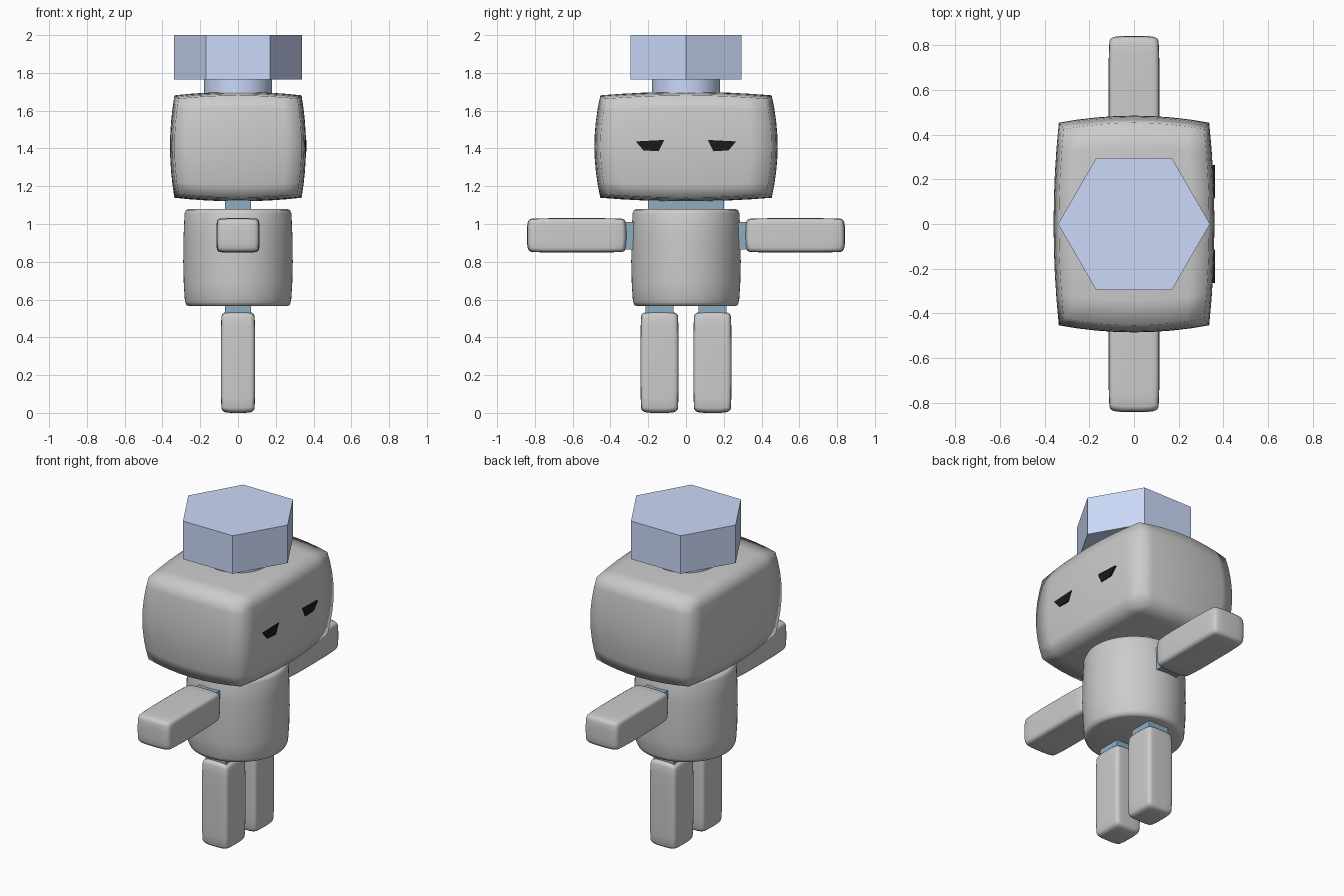
import bpy, bmesh, math

if "Cube" in bpy.data.objects:
    bpy.data.objects.remove(bpy.data.objects["Cube"])


def material(name, rgb):
    m = bpy.data.materials.new(name)
    m.diffuse_color = (*rgb, 1)
    m.use_nodes = True
    m.node_tree.nodes["Principled BSDF"].inputs["Base Color"].default_value = m.diffuse_color
    return m


BOLT = material("pale_blue", (0.6, 0.7, 0.95))
JOINT = material("steel_blue", (0.27, 0.42, 0.55))
BLACK = material("black", (0.01, 0.01, 0.01))


def finish(name, bm, mat=None, smooth=None):
    bmesh.ops.recalc_face_normals(bm, faces=bm.faces[:])
    me = bpy.data.meshes.new(name)
    bm.to_mesh(me)
    bm.free()
    ob = bpy.data.objects.new(name, me)
    bpy.context.collection.objects.link(ob)
    if mat:
        me.materials.append(mat)
    if smooth is not None:
        bpy.ops.object.select_all(action='DESELECT')
        ob.select_set(True)
        bpy.context.view_layer.objects.active = ob
        if smooth >= 180:
            bpy.ops.object.shade_smooth()
        else:
            bpy.ops.object.shade_smooth_by_angle(angle=math.radians(smooth))
    return ob


def pillow(name, centre, half, k=0.065, power=2, bevel=0.0):
    """Box whose faces and edges bulge outwards."""
    bm = bmesh.new()
    bmesh.ops.create_cube(bm, size=2)
    bmesh.ops.subdivide_edges(bm, edges=bm.edges[:], cuts=7, use_grid_fill=True)
    for v in bm.verts:
        u = list(v.co)
        for i in range(3):
            a, b = u[i - 1], u[i - 2]
            shrink = (1 - k * abs(a) ** power) * (1 - k * abs(b) ** power)
            v.co[i] = centre[i] + half[i] * u[i] * shrink
    ob = finish(name, bm, smooth=180)
    if bevel:
        mod = ob.modifiers.new("soft_edges", 'BEVEL')
        mod.width, mod.segments = bevel, 2
        mod.limit_method, mod.angle_limit = 'ANGLE', math.radians(45)
    return ob


def block(name, lo, hi, mat):
    bm = bmesh.new()
    bmesh.ops.create_cube(bm, size=1)
    for v in bm.verts:
        for i in range(3):
            v.co[i] = lo[i] if v.co[i] < 0 else hi[i]
    return finish(name, bm, mat)


def lathe(name, profile, sides, mat=None, smooth=None):
    """Closed solid of revolution from (radius, z) points."""
    bm = bmesh.new()
    rings = [[bm.verts.new((r * math.cos(2 * math.pi * i / sides),
                            r * math.sin(2 * math.pi * i / sides), z))
              for i in range(sides)] for r, z in profile]
    for a, b in zip(rings, rings[1:]):
        for i in range(sides):
            j = (i + 1) % sides
            bm.faces.new((a[i], a[j], b[j], b[i]))
    bm.faces.new(rings[0])
    bm.faces.new(rings[-1])
    return finish(name, bm, mat, smooth)


# Head, looking along +x
pillow("head", (0, 0, 1.41), (0.36, 0.485, 0.29))

# Hexagonal bolt on the head
lathe("bolt_head", [(0.34, 1.765), (0.34, 2.0)], 6, BOLT)
lathe("bolt_shaft", [(0.18, 1.62), (0.18, 1.765)], 48, BOLT, 40)

# Body
lathe("body", [(0.255, 0.565), (0.272, 0.57), (0.281, 0.59), (0.287, 0.68),
               (0.29, 0.80), (0.288, 0.94), (0.283, 1.055), (0.276, 1.073),
               (0.26, 1.08)], 64, None, 60)

# Neck
block("neck", (-0.07, -0.2, 1.06), (0.07, 0.2, 1.15), JOINT)

for s, side in ((-1, "left"), (1, "right")):
    # Arms and shoulder joints
    pillow(side + "_arm", (0, s * 0.578, 0.94), (0.114, 0.264, 0.091), 0.04, 4, 0.014)
    y = sorted((s * 0.24, s * 0.34))
    block(side + "_shoulder", (-0.07, y[0], 0.865), (0.07, y[1], 1.01), JOINT)

    # Legs and hip joints
    pillow(side + "_leg", (0, s * 0.14, 0.268), (0.091, 0.101, 0.268), 0.04, 4, 0.014)
    block(side + "_hip", (-0.07, s * 0.14 - 0.075, 0.51),
          (0.07, s * 0.14 + 0.075, 0.59), JOINT)

    # Slanted eyes
    bm = bmesh.new()
    outline = [(0.265, 1.437), (0.115, 1.445), (0.145, 1.385), (0.225, 1.39)]
    back, front = [[bm.verts.new((x, s * py, z)) for py, z in outline]
                   for x in (0.34, 0.362)]
    bm.faces.new(back)
    bm.faces.new(front)
    for i in range(4):
        j = (i + 1) % 4
        bm.faces.new((back[i], back[j], front[j], front[i]))
    finish(side + "_eye", bm, BLACK)
